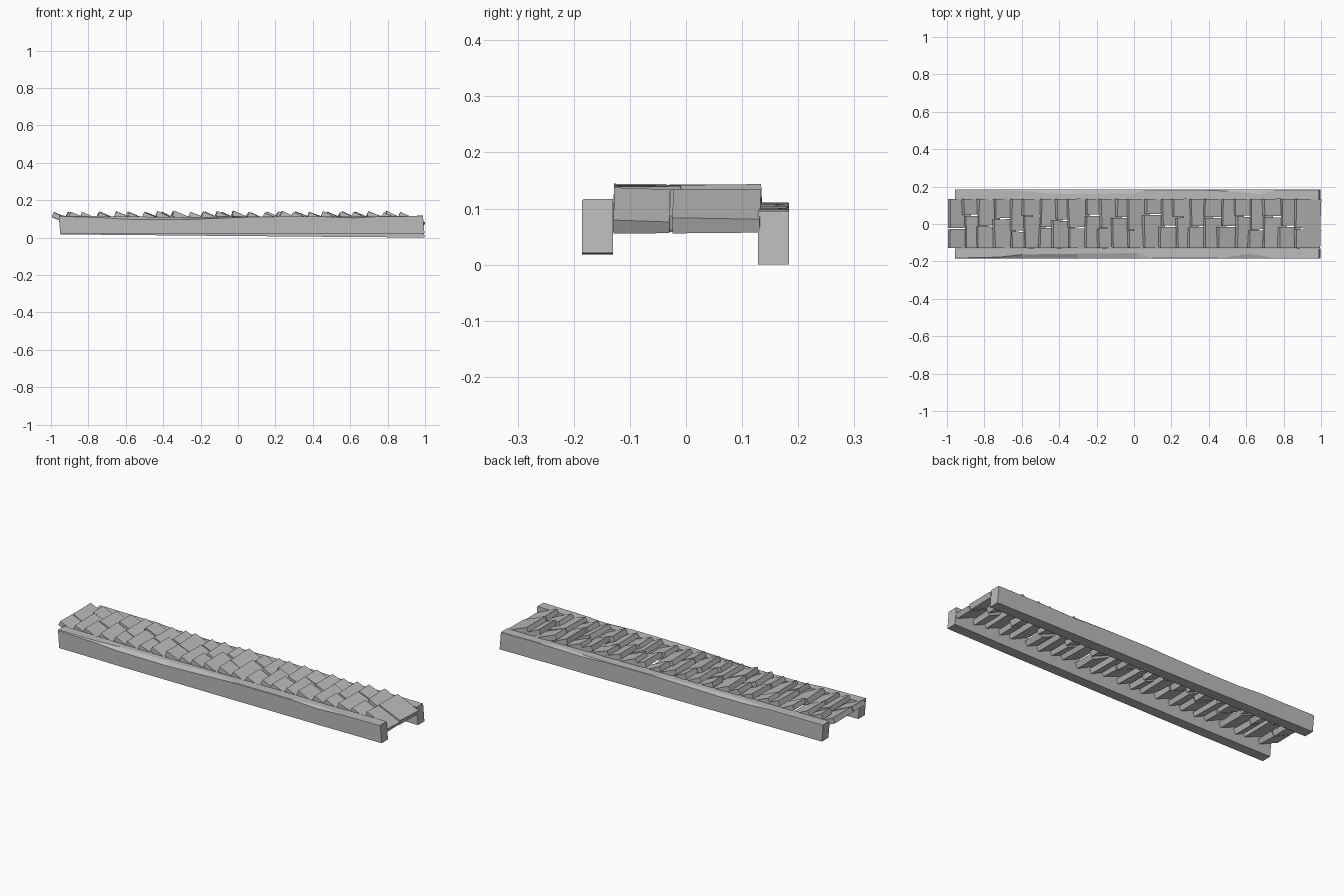
import bpy, bmesh, math, random
from mathutils import Matrix, Vector

random.seed(4)
if "Cube" in bpy.data.objects:
    bpy.data.objects.remove(bpy.data.objects["Cube"])

stone = bpy.data.materials.new("grey stone")
stone.use_nodes = True
grey = (0.5, 0.5, 0.5, 1)
stone.diffuse_color = grey
stone.node_tree.nodes["Principled BSDF"].inputs["Base Color"].default_value = grey


def finish(name, bm):
    bmesh.ops.recalc_face_normals(bm, faces=bm.faces)
    mesh = bpy.data.meshes.new(name)
    bm.to_mesh(mesh)
    bm.free()
    mesh.materials.append(stone)
    obj = bpy.data.objects.new(name, mesh)
    bpy.context.collection.objects.link(obj)
    return obj


def beam(name, side, inner, outer, stations):
    """Loft a chipped beam; each station is x, bottom, top, chip depth, chip width."""
    bm = bmesh.new()
    rings = []
    last = len(stations) - 1
    for i, (x, low, top, drop, width) in enumerate(stations):
        profile = [(inner, low), (outer, low), (outer, top - drop),
                   (outer - width, top), (inner, top)]
        # End cuts lean slightly
        lean = -0.008 if i in (0, last) else 0
        rings.append([bm.verts.new((x + lean * (z - low) / (top - low), side * y, z))
                      for y, z in profile])
    for a, b in zip(rings, rings[1:]):
        for j in range(len(a)):
            k = (j + 1) % len(a)
            bm.faces.new((a[j], a[k], b[k], b[j]))
    bm.faces.new(rings[0])
    bm.faces.new(rings[-1])
    return finish(name, bm)


# Long side beams with worn outer top edges
beam("front_beam", -1, 0.13, 0.185, [
    (-0.95, 0.02, 0.117, 0.003, 0.003), (-0.72, 0.019, 0.114, 0.008, 0.008),
    (-0.6, 0.018, 0.112, 0.014, 0.022), (-0.3, 0.018, 0.11, 0.014, 0.026),
    (0.02, 0.018, 0.112, 0.004, 0.03), (0.1, 0.018, 0.113, 0.002, 0.002),
    (0.45, 0.019, 0.114, 0.002, 0.002), (0.62, 0.019, 0.112, 0.007, 0.025),
    (0.75, 0.02, 0.114, 0.002, 0.004), (0.997, 0.021, 0.117, 0.002, 0.003)])
beam("back_beam", 1, 0.128, 0.184, [
    (-0.95, 0.017, 0.111, 0.002, 0.002), (-0.62, 0.014, 0.109, 0.002, 0.004),
    (-0.5, 0.013, 0.108, 0.009, 0.018), (-0.3, 0.011, 0.106, 0.009, 0.025),
    (0, 0.008, 0.105, 0.003, 0.02), (0.06, 0.008, 0.105, 0.002, 0.002),
    (0.35, 0.005, 0.102, 0.002, 0.002), (0.5, 0.004, 0.101, 0.009, 0.008),
    (0.68, 0.003, 0.099, 0.004, 0.025), (0.75, 0.002, 0.098, 0.002, 0.003),
    (0.997, 0, 0.096, 0.002, 0.002)])


def tile(name, x, y0, y1, top, length):
    """Slab hinged at its raised upper edge and sloping down towards +x."""
    bm = bmesh.new()
    bmesh.ops.create_cube(bm, size=1)
    thick = 0.027
    for v in bm.verts:
        v.co = Vector(((v.co.x + 0.5) * length, v.co.y * (y1 - y0), (v.co.z - 0.5) * thick))
        v.co.x += random.uniform(-0.003, 0.003)
        v.co.z += random.uniform(-0.002, 0.002)
    slope = Matrix.Rotation(math.radians(random.uniform(21, 25)), 4, 'Y')
    yaw = Matrix.Rotation(math.radians(random.uniform(-1.5, 1.5)), 4, 'Z')
    place = Matrix.Translation((x, (y0 + y1) / 2, top))
    bmesh.ops.transform(bm, matrix=place @ yaw @ slope, verts=bm.verts)
    finish(name, bm)


# Overlapping rows of sloping tiles, joints staggered between rows
rows = 24
for r in range(rows):
    x = -0.983 + r * 0.0805
    end = r in (0, rows - 1)
    joint = -0.025 if end else (0.035 if r % 2 else -0.025) + random.uniform(-0.015, 0.015)
    spans = [(-0.128, joint - 0.003), (joint + 0.003, 0.134)]
    for n, (y0, y1) in enumerate(spans):
        shift = 0 if end else random.uniform(-0.012, 0.012)
        tile(f"tile_{r + 1}_{n + 1}", x + shift, y0, y1,
             random.uniform(0.134, 0.142), 0.14 if r == rows - 1 else 0.122)
